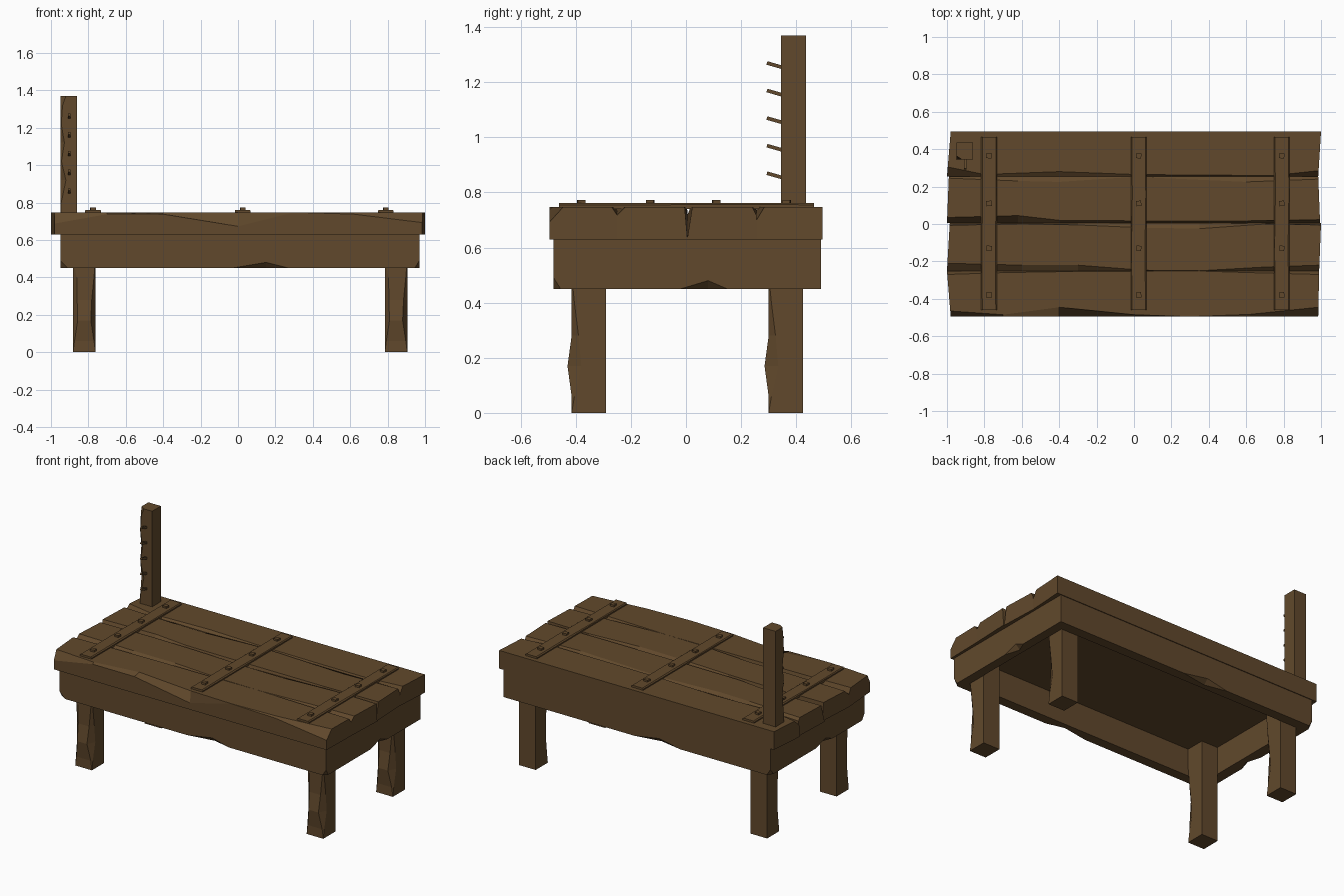
import bpy, bmesh
from mathutils import Matrix

wood = bpy.data.materials.new("brown_wood")
wood.diffuse_color = (0.12, 0.066, 0.025, 1)

AXES = {"x": lambda t, u, v: (t, u, v),
        "y": lambda t, u, v: (u, t, v),
        "z": lambda t, u, v: (u, v, t)}


def finish(name, bm):
    bmesh.ops.remove_doubles(bm, verts=bm.verts, dist=0.0005)
    bmesh.ops.recalc_face_normals(bm, faces=bm.faces)
    me = bpy.data.meshes.new(name)
    bm.to_mesh(me)
    bm.free()
    me.materials.append(wood)
    ob = bpy.data.objects.new(name, me)
    bpy.context.collection.objects.link(ob)
    return ob


# Timber lofted along an axis; the two corners on the v1 side are chipped.
# Row: (t or (t at u0, t at u1), chip u0 (du, dv), chip u1 (du, dv), bulge of v1)
def timber(name, axis, u0, u1, v0, v1, rows):
    bm = bmesh.new()
    sign = 1 if v1 > v0 else -1
    rings = []
    for row in rows:
        t, (au, av), (bu, bv) = row[:3]
        top = v1 + sign * (row[3] if len(row) > 3 else 0)
        ta, tb = t if isinstance(t, tuple) else (t, t)
        pts = [(u0, v0), (u1, v0), (u1, top - sign * bv), (u1 - bu, top),
               (u0 + au, top), (u0, top - sign * av)]
        rings.append([bm.verts.new(AXES[axis](
            ta + (tb - ta) * (u - u0) / (u1 - u0), u, v)) for u, v in pts])
    for a, b in zip(rings, rings[1:]):
        for i in range(6):
            j = (i + 1) % 6
            bm.faces.new((a[i], a[j], b[j], b[i]))
    bm.faces.new(rings[0])
    bm.faces.new(rings[-1])
    return finish(name, bm)


def block(name, loc, size, rot=0, axis="Z"):
    bm = bmesh.new()
    bmesh.ops.create_cube(bm, size=1, matrix=Matrix.Translation(loc)
                          @ Matrix.Rotation(rot, 4, axis)
                          @ Matrix.Diagonal((*size, 1)))
    return finish(name, bm)


O = (0, 0)

# Four rough tabletop planks
planks = [
    (-0.495, -0.25, [((-0.98, -1.0), (.03, .06), (.02, .03)), (-0.7, (.01, .01), (.01, .03)),
                     (-0.4, (.05, .01), (.005, .02)), (0, (.01, .075), (.003, .01)),
                     (0.3, O, O), (0.62, (.012, .01), (.01, .02)),
                     ((0.985, 0.99), (.05, .055), (.02, .03))]),
    (-0.25, 0.005, [((-1.0, -0.985), (.04, .04), (.012, .11)), (-0.6, (.03, .02), (.004, .03)),
                    (-0.3, (.03, .02), (.01, .02)), (0.05, (.003, .01), (.025, .015)),
                    (0.35, O, (.03, .012)), (0.7, (.02, .02), (.005, .03)),
                    ((0.99, 1.0), (.03, .03), (.01, .115))]),
    (0.005, 0.255, [((-1.0, -0.99), (.03, .11), (.01, .02)), (-0.62, (.04, .03), (.025, .01)),
                    (-0.4, (.015, .03), (.03, .012)), (0.0, (.012, .03), (.003, .01)),
                    (0.6, (.012, .03), (.03, .012)), ((0.995, 0.985), (.018, .115), (.015, .03))]),
    (0.255, 0.495, [((-1.0, -0.98), (.05, .05), O), (-0.8, (.01, .01), O),
                    (-0.4, (.025, .015), O), (0, (.01, .01), O), (0.4, (.006, .01), O),
                    (0.75, (.005, .01), O), ((0.985, 1.0), (.03, .05), O)]),
]
for i, (a, b, rows) in enumerate(planks):
    timber(f"tabletop_plank_{i + 1}", "x", a, b, 0.63, 0.748, rows)

# Apron boards with chipped lower edges
timber("front_apron", "x", -0.48, -0.415, 0.63, 0.45,
       [(-0.95, (.025, .04), O), (-0.91, O, O), (-0.03, O, O),
        (0.15, (.03, .03), O), (0.27, O, O), (0.91, O, O)])
timber("back_apron", "x", 0.425, 0.49, 0.63, 0.45,
       [(-0.88, O, O), (-0.3, O, O), (-0.15, O, (.03, .03)), (0.03, O, O), (0.91, O, O)])
timber("right_apron", "y", 0.91, 0.97, 0.63, 0.45,
       [(-0.48, O, (.025, .04)), (-0.455, O, O), (-0.02, O, O),
        (0.08, O, (.03, .03)), (0.15, O, O), (0.49, O, O)])
timber("left_apron", "y", -0.95, -0.88, 0.63, 0.45,
       [(-0.415, O, O), (-0.15, O, O), (-0.08, (.03, .03), O),
        (0.02, O, O), (0.455, O, O), (0.49, (.025, .04), O)])

# Four matching legs with chipped front corners
for side, x in (("left", -0.882), ("right", 0.785)):
    for end, y in (("front", -0.415), ("back", 0.30)):
        timber(f"{end}_{side}_leg", "z", x, x + 0.12, y + 0.125, y,
               [(0, O, O), (0.06, (.008, .008), (.008, .01)),
                (0.17, (.025, .035), (.025, .05), .015),
                (0.28, (.022, .02), (.02, .025)),
                (0.40, (.02, .012), (.008, .01)), (0.5, O, O), (0.64, O, O)])

# Upright post with chipped corner
timber("rack_post", "z", -0.95, -0.86, 0.435, 0.345,
       [(0.70, O, O), (0.80, (.005, .005), O), (0.92, (.03, .02), O),
        (1.02, (.006, .006), O), (1.12, (.022, .018), O),
        (1.22, (.005, .005), O), (1.32, (.012, .012), O), (1.37, (.03, .02), O)])

# Slanted pegs on the post
for i in range(5):
    block(f"rack_peg_{i + 1}", (-0.903, 0.325, 0.861 + 0.1 * i),
          (0.014, 0.065, 0.013), -0.28, "X")

# Cross straps and their nail heads
for i, x in enumerate((-0.775, 0.025, 0.79)):
    timber(f"strap_{i + 1}", "y", x - 0.042, x + 0.042, 0.74, 0.761,
           [(-0.46, (.006, .006), (.006, .006)), (-0.1, (.004, .004), (.008, .006)),
            (0.15, (.008, .006), (.004, .004)), (0.465, (.006, .006), (.006, .006))])
    for j, y in enumerate((-0.38, -0.13, 0.11, 0.365)):
        block(f"strap_nail_{i + 1}_{j + 1}", (x, y, 0.763), (0.028, 0.028, 0.02),
              0.1 * (-1) ** j)
